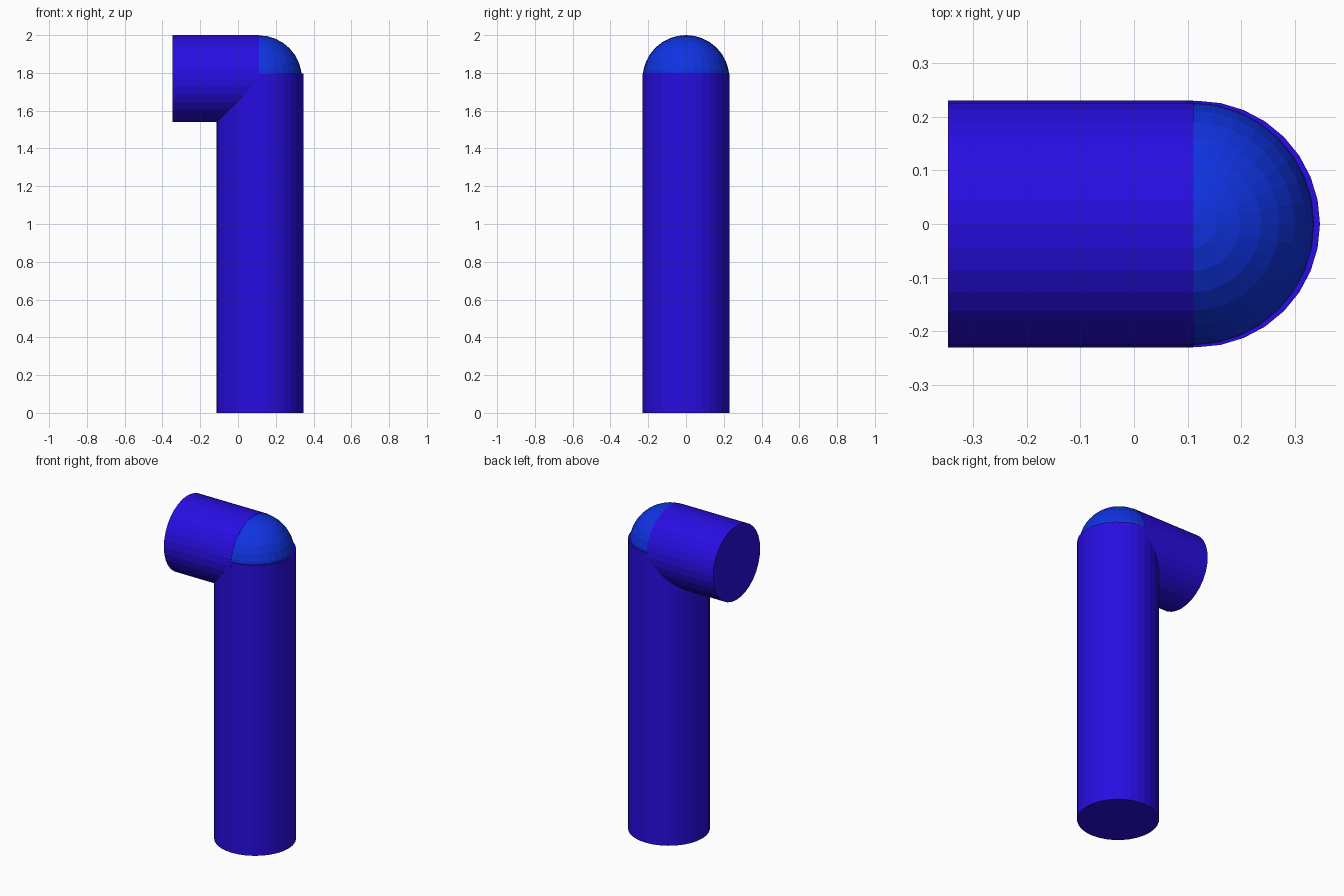
import bpy, math

if "Cube" in bpy.data.objects:
    bpy.data.objects.remove(bpy.data.objects["Cube"])

R = 0.23          # pipe radius
ELBOW_Z = 1.77    # height of the horizontal pipe axis


def material(name, rgb):
    m = bpy.data.materials.new(name)
    m.diffuse_color = (*rgb, 1.0)
    m.use_nodes = True
    m.node_tree.nodes["Principled BSDF"].inputs["Base Color"].default_value = m.diffuse_color
    return m


def finish(name, mat):
    ob = bpy.context.object
    ob.name = name
    ob.data.materials.append(mat)
    return ob


violet_blue = material("violet_blue", (0.021, 0.004, 0.76))
bright_blue = material("bright_blue", (0.005, 0.033, 0.76))

# Upright pipe
bpy.ops.mesh.primitive_cylinder_add(vertices=32, radius=R, depth=1.798,
                                    location=(0.117, 0, 0.899))
finish("upright_pipe", violet_blue)

# Short horizontal pipe pointing left
bpy.ops.mesh.primitive_cylinder_add(vertices=32, radius=R, depth=0.458,
                                    location=(-0.118, 0, ELBOW_Z),
                                    rotation=(0, math.pi / 2, 0))
finish("side_pipe", violet_blue)

# Rounded corner joining the two pipes
bpy.ops.mesh.primitive_uv_sphere_add(segments=32, ring_count=16, radius=0.2285,
                                     location=(0.11, 0, ELBOW_Z))
finish("elbow_ball", bright_blue)
